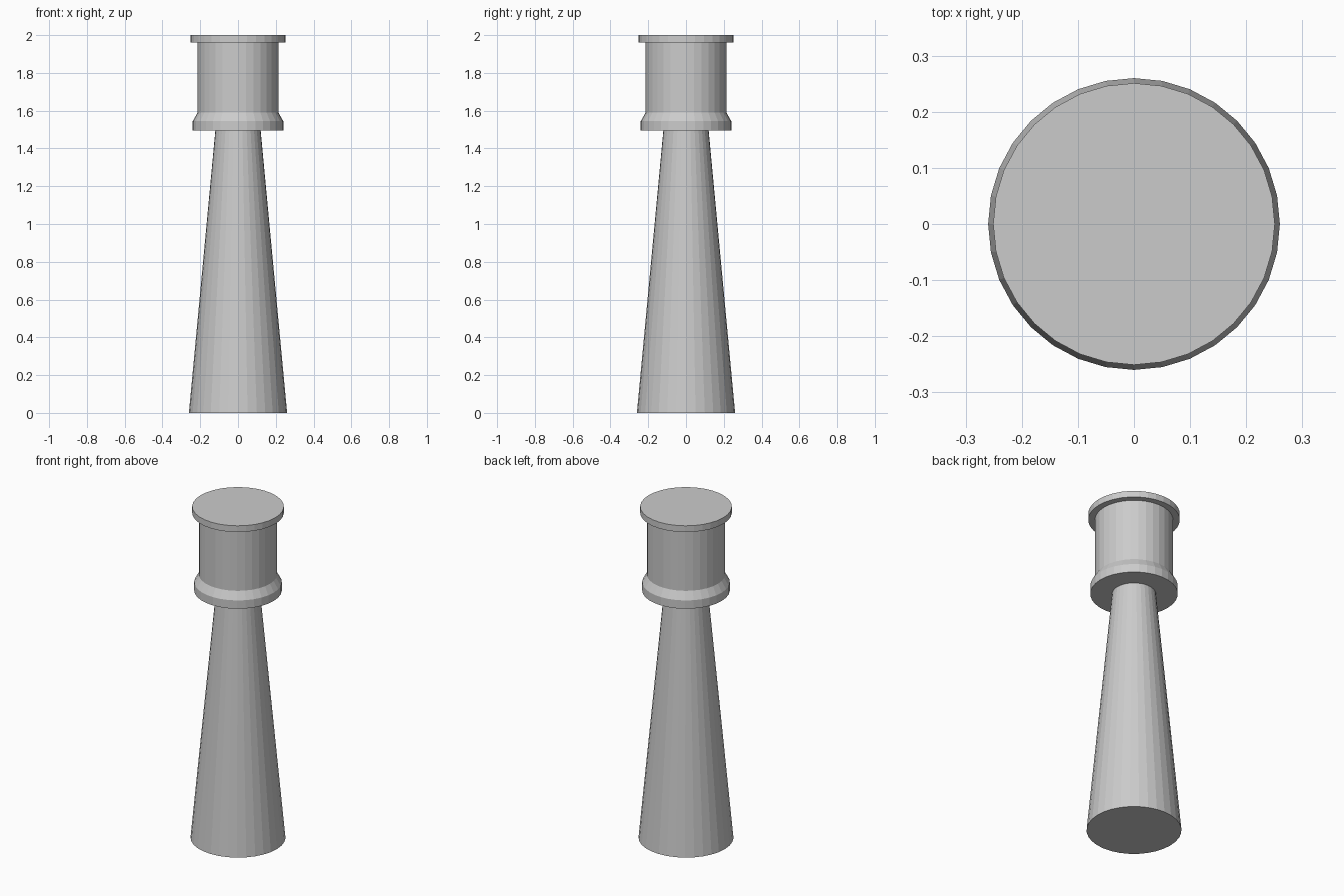
import bpy, bmesh
from math import cos, sin, tau

if "Cube" in bpy.data.objects:
    bpy.data.objects.remove(bpy.data.objects["Cube"])

SIDES = 32


def lathe(name, profile):
    """Closed flat-shaded solid from (radius, z) points, bottom to top."""
    bm = bmesh.new()
    rings = [[bm.verts.new((r * cos(tau * i / SIDES), r * sin(tau * i / SIDES), z))
              for i in range(SIDES)] for r, z in profile]
    for low, high in zip(rings, rings[1:]):
        for i in range(SIDES):
            j = (i + 1) % SIDES
            bm.faces.new((low[i], low[j], high[j], high[i]))
    bm.faces.new(rings[0][::-1])
    bm.faces.new(rings[-1])
    mesh = bpy.data.meshes.new(name)
    bm.to_mesh(mesh)
    bm.free()
    obj = bpy.data.objects.new(name, mesh)
    bpy.context.collection.objects.link(obj)
    return obj


# Tapered lower shaft
lathe("tapered_shaft", [(0.26, 0), (0.12, 1.494)])

# Upper drum with flared collar below and flat cap rim above
lathe("upper_drum", [(0.24, 1.494), (0.24, 1.544), (0.214, 1.59),
                     (0.214, 1.962), (0.251, 1.962), (0.251, 2.0)])
